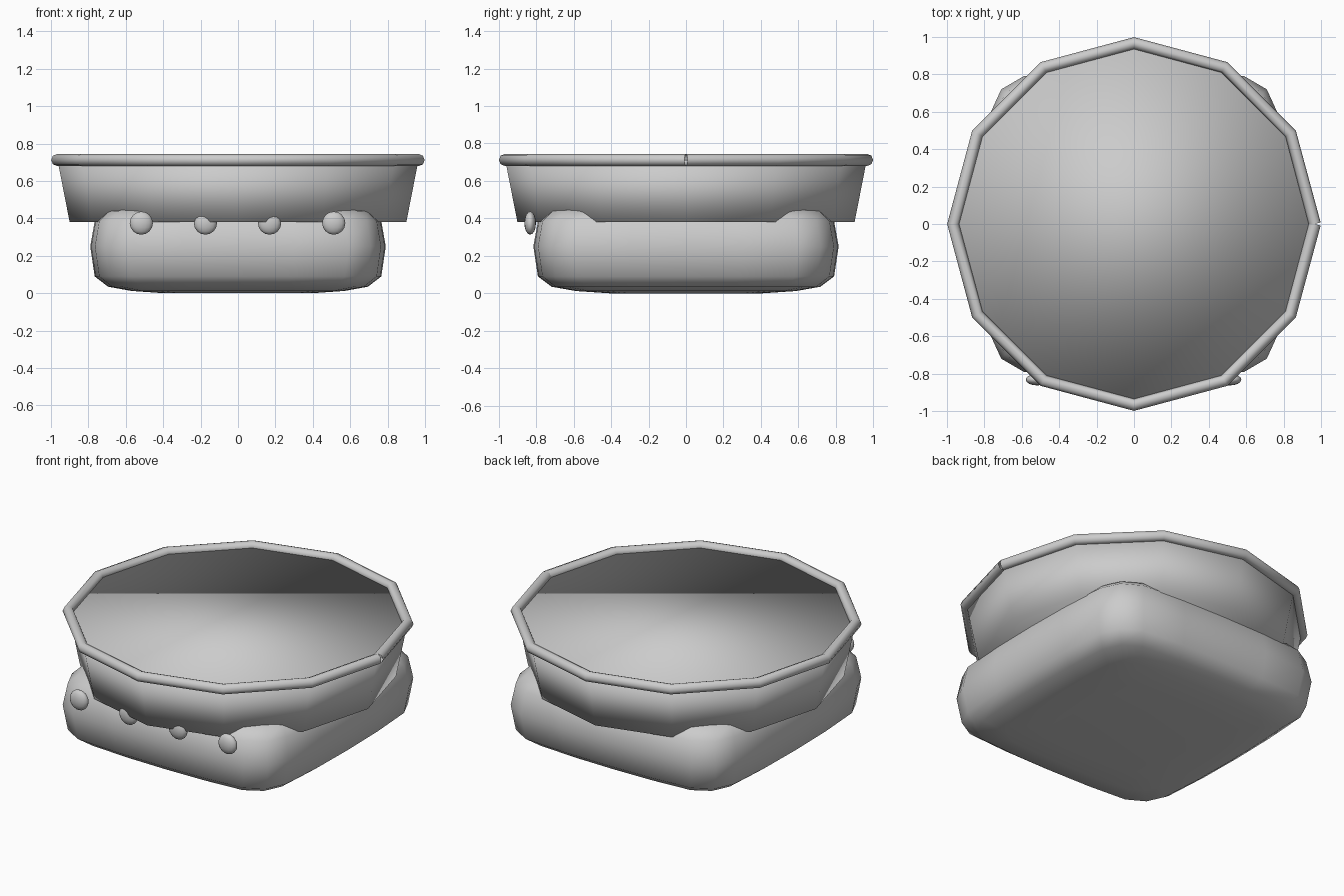
import bpy, bmesh
from math import sin, cos, tau, copysign

old = bpy.data.objects.get("Cube")
if old:
    bpy.data.objects.remove(old, do_unlink=True)

grey = bpy.data.materials.new("plain_grey")
grey.use_nodes = True
grey.diffuse_color = (0.6, 0.6, 0.6, 1)
grey.node_tree.nodes["Principled BSDF"].inputs["Base Color"].default_value = (0.6, 0.6, 0.6, 1)


def finish(name, data):
    data.materials.append(grey)
    obj = bpy.data.objects.new(name, data)
    bpy.context.collection.objects.link(obj)
    return obj


def loft(name, rings):
    """Skin a stack of equal rings, cap both ends and shade it all smooth."""
    bm = bmesh.new()
    rows = [[bm.verts.new(p) for p in ring] for ring in rings]
    n = len(rows[0])
    for low, high in zip(rows, rows[1:]):
        for i in range(n):
            j = (i + 1) % n
            bm.faces.new((low[i], low[j], high[j], high[i]))
    bm.faces.new(rows[0][::-1])
    bm.faces.new(rows[-1])
    for f in bm.faces:
        f.smooth = True
    mesh = bpy.data.meshes.new(name)
    bm.to_mesh(mesh)
    bm.free()
    return finish(name, mesh)


def circle(radius, z, sides=12):
    return [(radius * cos(tau * i / sides), radius * sin(tau * i / sides), z)
            for i in range(sides)]


# Soft square base: plan of one quadrant, turned into a full outline
quadrant = [(0.79, 0.0), (0.785, 0.3), (0.765, 0.6), (0.71, 0.72), (0.59, 0.79), (0.3, 0.81)]
outline = list(quadrant)
outline += [(-x, y) for x, y in [(0, 0.815)] + quadrant[:0:-1]]
outline += [(-x, -y) for x, y in quadrant]
outline += [(x, -y) for x, y in [(0, 0.815)] + quadrant[:0:-1]]
profile = [(0.0, 0.5), (0.012, 0.72), (0.035, 0.88), (0.09, 0.97), (0.25, 1.0),
           (0.385, 0.97), (0.44, 0.9), (0.455, 0.8), (0.47, 0.6)]
loft("base", [[(x * s, y * s, z) for x, y in outline] for z, s in profile])

# Flared twelve-sided pan with a closed top
loft("pan", [circle(0.9, 0.38), circle(0.965, 0.712)])

# Round rim bar, open at the seam on the left side
curve = bpy.data.curves.new("rim", "CURVE")
curve.dimensions = "3D"
curve.bevel_depth = 0.032
curve.bevel_resolution = 2
path = circle(0.967, 0.712)
path.append(path[0])
spline = curve.splines.new("POLY")
spline.points.add(len(path) - 1)
for point, co in zip(spline.points, path):
    point.co = (*co, 1)
spline.use_smooth = True
finish("rim", curve)

# Row of four flattened knobs on the front
for i in range(4):
    bm = bmesh.new()
    bmesh.ops.create_uvsphere(bm, u_segments=16, v_segments=8, radius=0.062)
    bmesh.ops.scale(bm, vec=(1, 0.5, 1), verts=bm.verts)
    for f in bm.faces:
        f.smooth = True
    name = f"knob_{i + 1}"
    mesh = bpy.data.meshes.new(name)
    bm.to_mesh(mesh)
    bm.free()
    knob = finish(name, mesh)
    knob.location = (-0.517 + 0.343 * i, -0.832, 0.375)
